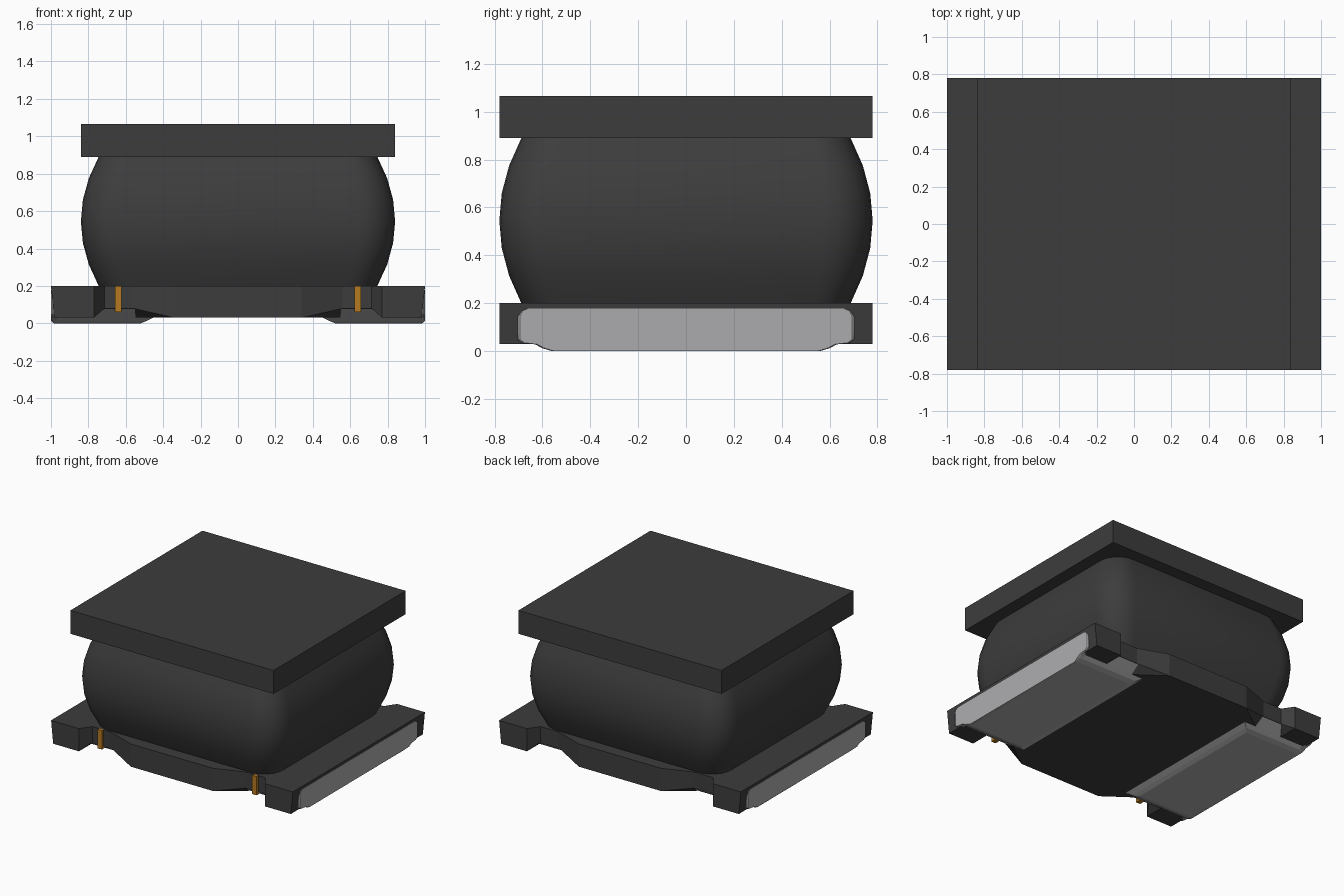
import bpy, bmesh, math
from mathutils import Vector

if "Cube" in bpy.data.objects:
    bpy.data.objects.remove(bpy.data.objects["Cube"])


def material(name, rgb):
    m = bpy.data.materials.new(name)
    m.diffuse_color = (*rgb, 1)
    m.use_nodes = True
    m.node_tree.nodes["Principled BSDF"].inputs["Base Color"].default_value = m.diffuse_color
    return m


DARK = material("dark ferrite", (0.046, 0.046, 0.046))
SILVER = material("silver solder", (0.43, 0.43, 0.44))
COPPER = material("copper wire", (0.46, 0.19, 0.015))


def finish(bm, name, mat, smooth=None):
    bmesh.ops.remove_doubles(bm, verts=bm.verts[:], dist=1e-5)
    bmesh.ops.recalc_face_normals(bm, faces=bm.faces[:])
    me = bpy.data.meshes.new(name)
    bm.to_mesh(me)
    bm.free()
    me.materials.append(mat)
    ob = bpy.data.objects.new(name, me)
    bpy.context.collection.objects.link(ob)
    if smooth:
        bpy.context.view_layer.objects.active = ob
        ob.select_set(True)
        bpy.ops.object.shade_smooth_by_angle(angle=math.radians(smooth))
        ob.select_set(False)
    return ob


def loft(name, rings, mat, smooth=None):
    """Skin a list of equal-length point rings and cap both ends."""
    bm = bmesh.new()
    rows = [[bm.verts.new(p) for p in r] for r in rings]
    n = len(rows[0])
    for a, b in zip(rows, rows[1:]):
        for i in range(n):
            j = (i + 1) % n
            quad = [a[i], a[j], b[j], b[i]]
            pts = []
            for v in quad:  # skip coincident corners
                if all((v.co - w.co).length > 1e-5 for w in pts):
                    pts.append(v)
            if len(pts) > 2:
                bm.faces.new(pts)
    bm.faces.new(rows[0])
    bm.faces.new(rows[-1])
    return finish(bm, name, mat, smooth)


def box(name, lo, hi, mat):
    def ring(z):
        return [(lo[0], lo[1], z), (hi[0], lo[1], z), (hi[0], hi[1], z), (lo[0], hi[1], z)]
    return loft(name, [ring(lo[2]), ring(hi[2])], mat)


def rounded_rect(hx, hy, r, z, seg=6):
    pts = []
    for k, (sx, sy) in enumerate([(1, 1), (-1, 1), (-1, -1), (1, -1)]):
        for i in range(seg + 1):
            a = math.pi / 2 * (k + i / seg)
            pts.append((sx * (hx - r) + r * math.cos(a), sy * (hy - r) + r * math.sin(a), z))
    return pts


# Top plate
box("top_plate", (-0.84, -0.78, 0.89), (0.84, 0.78, 1.065), DARK)

# Bulging winding body
rings = []
for i in range(7):
    t = i / 3 - 1
    f = 1 - t * t
    rings.append(rounded_rect(0.745 + 0.095 * f, 0.688 + 0.092 * f, 0.16 + 0.04 * f,
                              0.2 + 0.69 * i / 6))
loft("winding_body", rings, DARK, 40)


# Base with notched front and back; each corner: top, wall foot, underside point
def mirror4(quarter):
    out = []
    for sx, sy in [(1, 1), (-1, 1), (-1, -1), (1, -1)]:
        q = [(x * sx, y * sy, z) for x, y, z in quarter]
        out += q if sx * sy > 0 else q[::-1]
    return out


top = [(1, .78, .2), (.77, .78, .2), (.715, .70, .2), (.56, .70, .2), (.34, .78, .2)]
foot = [(.983, .78, .03), (.77, .78, .03), (.715, .70, .08), (.56, .70, .08), (.34, .78, .03)]
under = [(.983, .78, .03), (.77, .78, .03), (.77, .62, .03), (.56, .62, .03), (.34, .78, .03)]
loft("base_plate", [mirror4(top), mirror4(foot), mirror4(under)], DARK)

# Solder pads: tapered underside slab plus a rounded plate up the end face
for s, side in ((1, "right"), (-1, "left")):
    def slab(x0, x1, y, z):
        return [(s * x0, -y, z), (s * x1, -y, z), (s * x1, y, z), (s * x0, y, z)]
    loft(side + "_pad_underside",
         [slab(.52, .982, .56, 0), slab(.49, .985, .60, .012), slab(.445, .985, .635, .034),
          slab(.445, .98, .70, .076)], SILVER)
    half = [(.56, 0), (.60, .012), (.63, .028), (.685, .034), (.703, .05),
            (.703, .145), (.692, .168), (.67, .178)]
    outline = half + [(-y, z) for y, z in half[::-1]]

    def face_ring(x, k):
        return [(s * (x - (.012 if z < .005 else 0)), y * k, .09 + (z - .09) * k)
                for y, z in outline]
    loft(side + "_pad_end",
         [[(s * .965, y, z) for y, z in outline], face_ring(.993, 1), face_ring(.999, .988)],
         SILVER, 30)

    # Wire ends on the front
    box(side + "_wire_end", (s * .64 - .018, -.72, .06), (s * .64 + .018, -.66, .2), COPPER)
